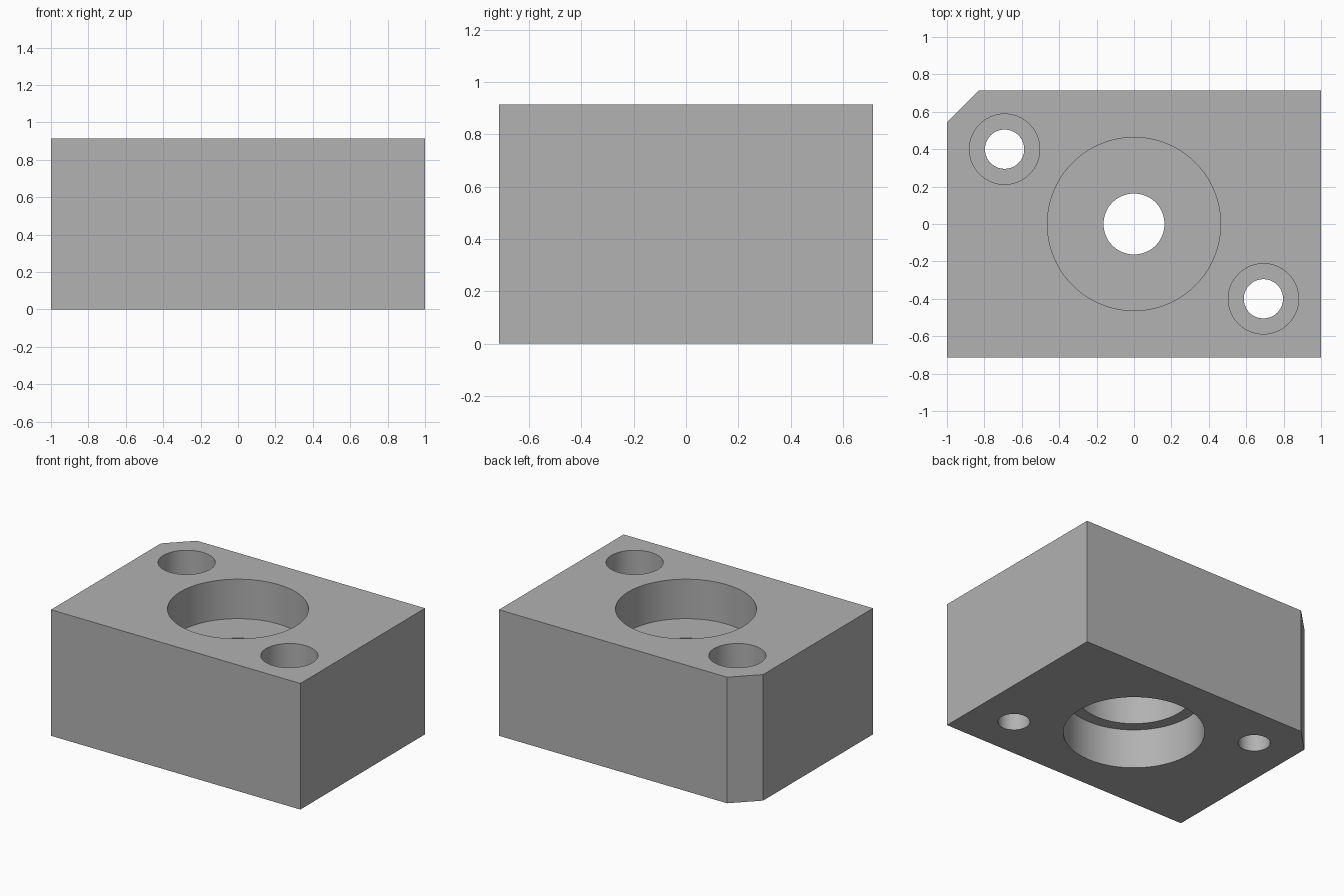
import bpy
import bmesh
import math

cube = bpy.data.objects.get("Cube")
if cube:
    bpy.data.objects.remove(cube, do_unlink=True)

W, D, H = 1.0, 0.714, 0.914   # half width, half depth, height
CHAMFER = 0.17

# Plain grey metal
grey = bpy.data.materials.new("plain_grey")
grey.use_nodes = True
colour = (0.445, 0.445, 0.445, 1)
grey.diffuse_color = colour
grey.node_tree.nodes["Principled BSDF"].inputs["Base Color"].default_value = colour


def make_object(name, bm):
    bmesh.ops.recalc_face_normals(bm, faces=bm.faces)
    mesh = bpy.data.meshes.new(name)
    bm.to_mesh(mesh)
    bm.free()
    mesh.materials.append(grey)
    obj = bpy.data.objects.new(name, mesh)
    bpy.context.collection.objects.link(obj)
    return obj


def stepped_cutter(name, x, y, profile, sides):
    """Lathe a (radius, z) profile into a closed solid at x, y."""
    bm = bmesh.new()
    rings = []
    for r, z in profile:
        angles = [math.tau * i / sides for i in range(sides)]
        rings.append([bm.verts.new((x + r * math.cos(a), y + r * math.sin(a), z))
                      for a in angles])
    for low, high in zip(rings, rings[1:]):
        for i in range(sides):
            j = (i + 1) % sides
            bm.faces.new((low[i], low[j], high[j], high[i]))
    bm.faces.new(rings[0][::-1])
    bm.faces.new(rings[-1])
    cutter = make_object(name, bm)
    cutter.hide_render = True
    return cutter


# Block with one chamfered back corner
bm = bmesh.new()
outline = [(-W, -D), (W, -D), (W, D), (-W + CHAMFER, D), (-W, D - CHAMFER)]
base = bm.faces.new([bm.verts.new((x, y, 0)) for x, y in outline])
top = bmesh.ops.extrude_face_region(bm, geom=[base])
bmesh.ops.translate(bm, vec=(0, 0, H),
                    verts=[v for v in top["geom"] if isinstance(v, bmesh.types.BMVert)])
block = make_object("bored_block", bm)

# Central bore: wide recess, narrower recess, small hole, wide top recess
bore = [(0.463, -0.1), (0.463, 0.286), (0.38, 0.286), (0.38, 0.54),
        (0.163, 0.54), (0.163, 0.628), (0.463, 0.628), (0.463, H + 0.1)]
# Counterbored bolt holes
bolt = [(0.105, -0.1), (0.105, 0.65), (0.188, 0.65), (0.188, H + 0.1)]

cutters = [stepped_cutter("bore_cutter", 0, 0, bore, 128)]
for side, label in ((-1, "right"), (1, "left")):
    cutters.append(stepped_cutter(label + "_bolt_cutter", side * 0.692, -side * 0.4, bolt, 64))

bpy.ops.object.select_all(action="DESELECT")
bpy.context.view_layer.objects.active = block
block.select_set(True)
for cutter in cutters:
    mod = block.modifiers.new(cutter.name, "BOOLEAN")
    mod.operation = "DIFFERENCE"
    mod.solver = "EXACT"
    mod.object = cutter
    bpy.ops.object.modifier_apply(modifier=mod.name)
    bpy.data.objects.remove(cutter, do_unlink=True)

# Smooth bores with crisp edges
bpy.ops.object.shade_smooth_by_angle(angle=math.radians(30))
